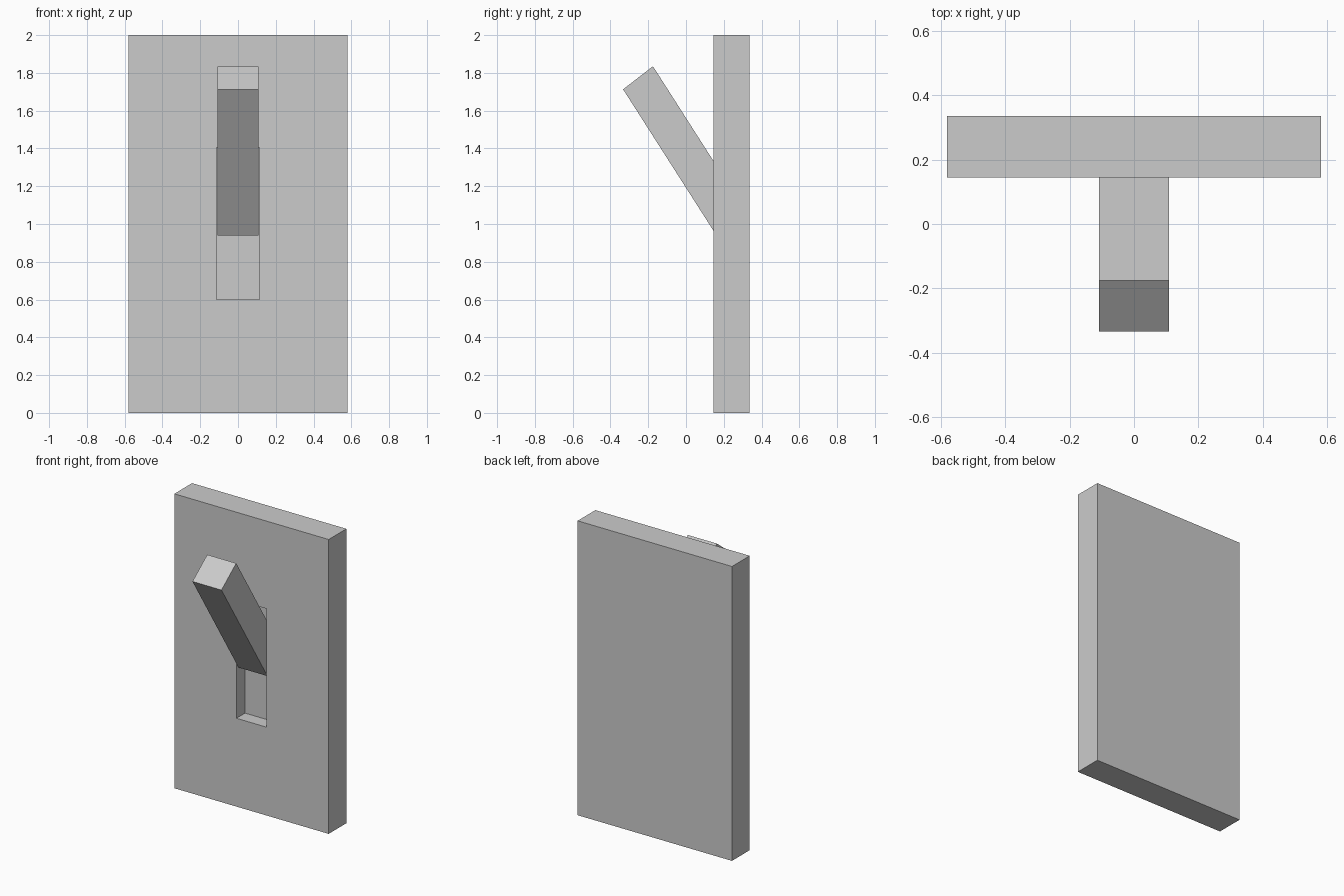
import bpy, bmesh

if "Cube" in bpy.data.objects:
    bpy.data.objects.remove(bpy.data.objects["Cube"])


def prism(name, outline, half_width):
    """Extrude a (y, z) outline symmetrically along x."""
    bm = bmesh.new()
    face = bm.faces.new([bm.verts.new((-half_width, y, z)) for y, z in outline])
    ext = bmesh.ops.extrude_face_region(bm, geom=[face])
    verts = [g for g in ext["geom"] if isinstance(g, bmesh.types.BMVert)]
    bmesh.ops.translate(bm, verts=verts, vec=(2 * half_width, 0, 0))
    bmesh.ops.recalc_face_normals(bm, faces=bm.faces)
    mesh = bpy.data.meshes.new(name)
    bm.to_mesh(mesh)
    bm.free()
    obj = bpy.data.objects.new(name, mesh)
    bpy.context.collection.objects.link(obj)
    return obj


def rect(y0, y1, z0, z1):
    return [(y0, z0), (y1, z0), (y1, z1), (y0, z1)]


# Wall plate
plate = prism("wall_plate", rect(0.145, 0.335, 0, 2), 0.58)

# Recessed slot in the front of the plate
cutter = prism("slot_cutter", rect(0.0, 0.237, 0.60, 1.405), 0.113)
cutter.hide_render = True
cutter.hide_set(True)
cut = plate.modifiers.new("slot", "BOOLEAN")
cut.operation = "DIFFERENCE"
cut.solver = "EXACT"
cut.object = cutter

# Slanted toggle lever, its root seated in the slot floor
prism("toggle_lever", [(-0.333, 1.713), (0.161, 0.94),
                       (0.319, 1.062), (-0.175, 1.835)], 0.109)
